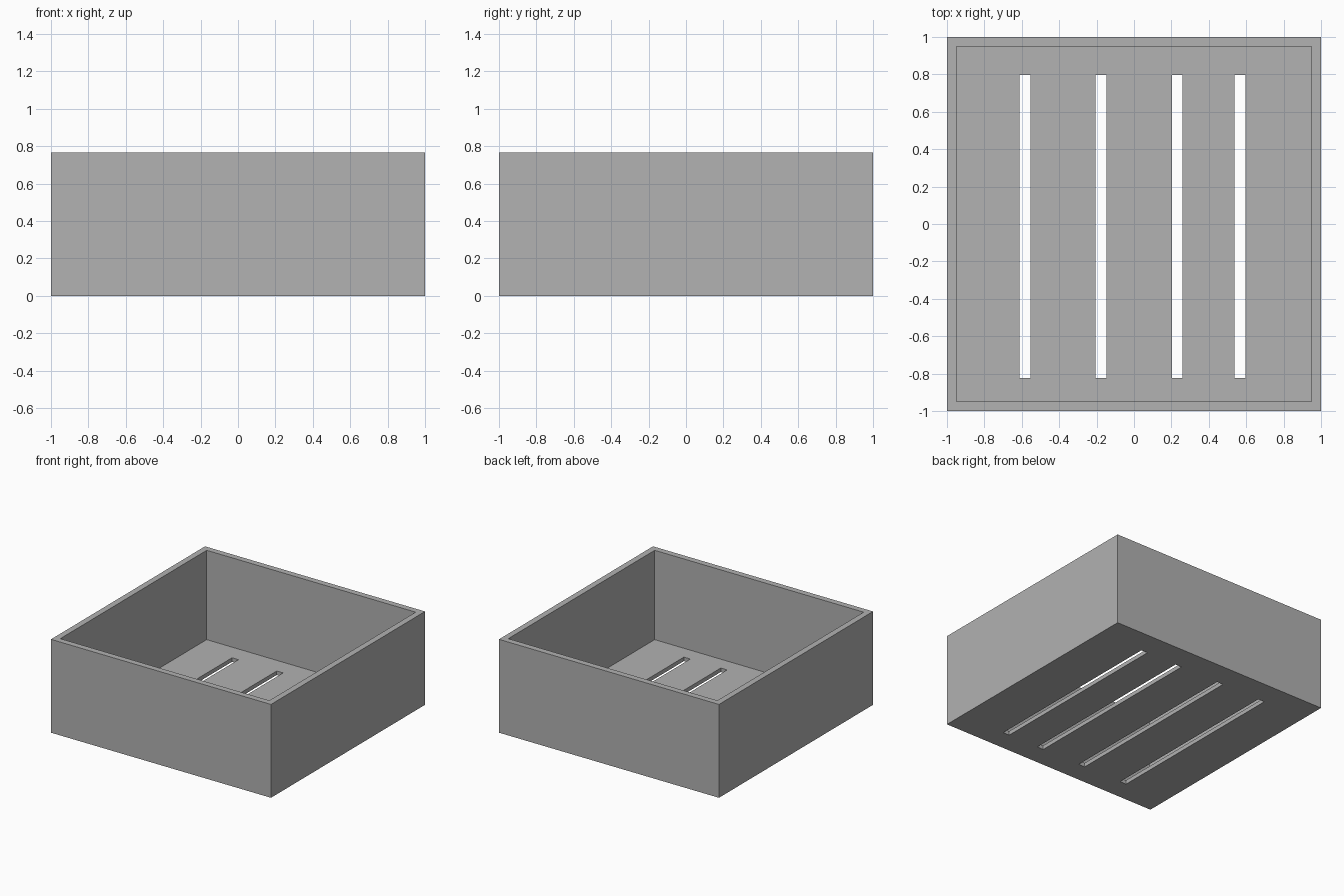
import bpy

cube = bpy.data.objects.get("Cube")
if cube:
    bpy.data.objects.remove(cube, do_unlink=True)

HEIGHT, WALL, FLOOR = 0.767, 0.05, 0.033
SLOT_CENTRES = (-0.583, -0.177, 0.231, 0.566)
SLOT_WIDTH, SLOT_FRONT, SLOT_BACK = 0.058, -0.823, 0.797


def box(name, low, high):
    """Box between two opposite corners."""
    bpy.ops.mesh.primitive_cube_add(size=1)
    obj = bpy.context.object
    obj.name = name
    size = [b - a for a, b in zip(low, high)]
    centre = [(a + b) / 2 for a, b in zip(low, high)]
    for v in obj.data.vertices:
        v.co = [c + p * s for c, p, s in zip(centre, v.co, size)]
    return obj


def cut(target, cutter):
    """Subtract the cutter and remove it."""
    mod = target.modifiers.new("cut", 'BOOLEAN')
    mod.operation = 'DIFFERENCE'
    mod.solver = 'EXACT'
    mod.object = cutter
    cutter.hide_render = True
    bpy.context.view_layer.objects.active = target
    bpy.ops.object.modifier_apply(modifier=mod.name)
    bpy.data.objects.remove(cutter, do_unlink=True)


grey = bpy.data.materials.new("plain grey")
grey.use_nodes = True
colour = (0.445, 0.445, 0.445, 1)
grey.diffuse_color = colour
grey.node_tree.nodes["Principled BSDF"].inputs["Base Color"].default_value = colour

# Open square tray
tray = box("slotted_tray", (-1, -1, 0), (1, 1, HEIGHT))
tray.data.materials.append(grey)
inner = 1 - WALL
cut(tray, box("cavity_cutter", (-inner, -inner, FLOOR), (inner, inner, HEIGHT + 0.2)))

# Drain slots through the floor
for x in SLOT_CENTRES:
    half = SLOT_WIDTH / 2
    cut(tray, box("slot_cutter", (x - half, SLOT_FRONT, -0.1), (x + half, SLOT_BACK, 0.2)))
